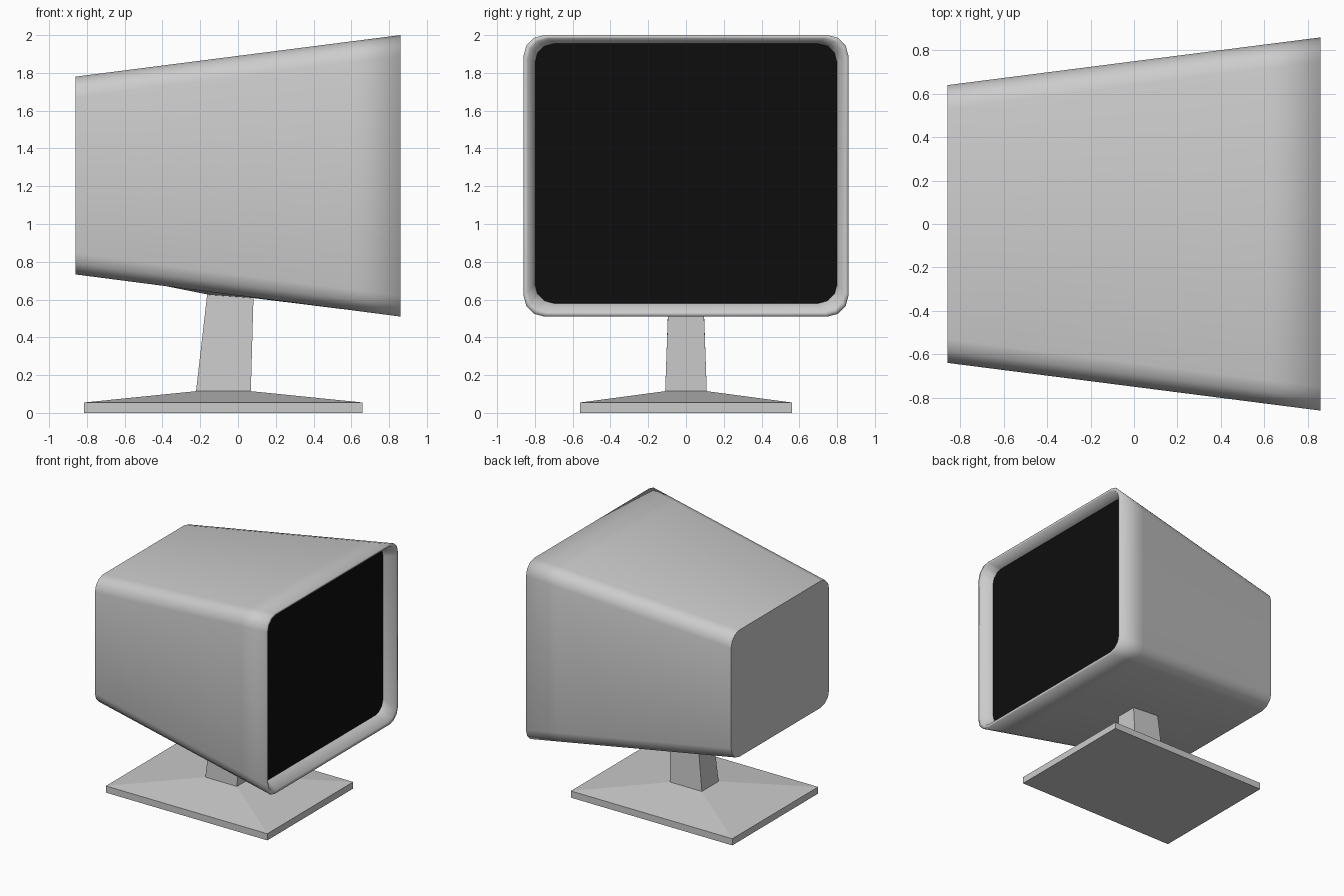
import bpy, bmesh, math

if "Cube" in bpy.data.objects:
    bpy.data.objects.remove(bpy.data.objects["Cube"])


def ring(x, hw, z0, z1, r, drop=0.0):
    """Rounded rectangle in the y/z plane, with two extra points on the bottom edge."""
    pts = []
    corners = [(hw - r, z1 - r, 0), (-hw + r, z1 - r, 90),
               (-hw + r, z0 + r, 180), (hw - r, z0 + r, 270)]
    for i, (cy, cz, a0) in enumerate(corners):
        if i == 3:
            pts += [(x, -0.1, z0 - drop), (x, 0.1, z0 - drop)]
        for k in range(4):
            a = math.radians(a0 + 30 * k)
            pts.append((x, cy + r * math.cos(a), cz + r * math.sin(a)))
    return pts


def rect(x0, x1, hy, z, z_front=None):
    zf = z if z_front is None else z_front
    return [(x0, -hy, z), (x1, -hy, zf), (x1, hy, zf), (x0, hy, z)]


def loft(name, rings, cap_start=True, cap_end=True, smooth=False):
    bm = bmesh.new()
    rows = [[bm.verts.new(p) for p in r] for r in rings]
    n = len(rows[0])
    for a, b in zip(rows, rows[1:]):
        for i in range(n):
            j = (i + 1) % n
            bm.faces.new((a[i], a[j], b[j], b[i]))
    caps = []
    if cap_start:
        caps.append(bm.faces.new(rows[0][::-1]))
    if cap_end:
        caps.append(bm.faces.new(rows[-1]))
    bmesh.ops.recalc_face_normals(bm, faces=bm.faces)
    for f in bm.faces:
        f.smooth = smooth
    for f in caps:
        for e in f.edges:
            e.smooth = False
    me = bpy.data.meshes.new(name)
    bm.to_mesh(me)
    bm.free()
    ob = bpy.data.objects.new(name, me)
    bpy.context.collection.objects.link(ob)
    return ob


# tapered housing, flaring from the back to the front rim
sections = []
for x, drop in [(-0.86, 0), (-0.6, 0), (-0.38, 0), (-0.15, 0.016),
                (0.08, 0.003), (0.6, 0), (0.86, 0)]:
    t = (x + 0.86) / 1.72
    sections.append(ring(x, 0.64 + 0.22 * t, 0.733 - 0.223 * t,
                         1.78 + 0.22 * t, 0.11, drop))

# narrow rim, then the wall sloping in to the recessed screen
sections.append(ring(0.86, 0.838, 0.535, 1.982, 0.108))
screen_ring = ring(0.765, 0.80, 0.58, 1.955, 0.10)
sections.append(screen_ring)
loft("monitor_housing", sections, cap_end=False, smooth=True)

# black screen
bm = bmesh.new()
bm.faces.new([bm.verts.new(p) for p in screen_ring])
bm.normal_update()
me = bpy.data.meshes.new("screen")
bm.to_mesh(me)
bm.free()
screen = bpy.data.objects.new("screen", me)
bpy.context.collection.objects.link(screen)
black = bpy.data.materials.new("screen_black")
black.diffuse_color = (0.004, 0.004, 0.004, 1)
black.use_nodes = True
black.node_tree.nodes["Principled BSDF"].inputs["Base Color"].default_value = black.diffuse_color
me.materials.append(black)

# stand: base plate, sloped top and neck in one piece
loft("stand", [
    rect(-0.815, 0.66, 0.56, 0.0),
    rect(-0.815, 0.66, 0.56, 0.055),
    rect(-0.222, 0.068, 0.11, 0.115),
    rect(-0.163, 0.082, 0.092, 0.63, 0.615),
])
